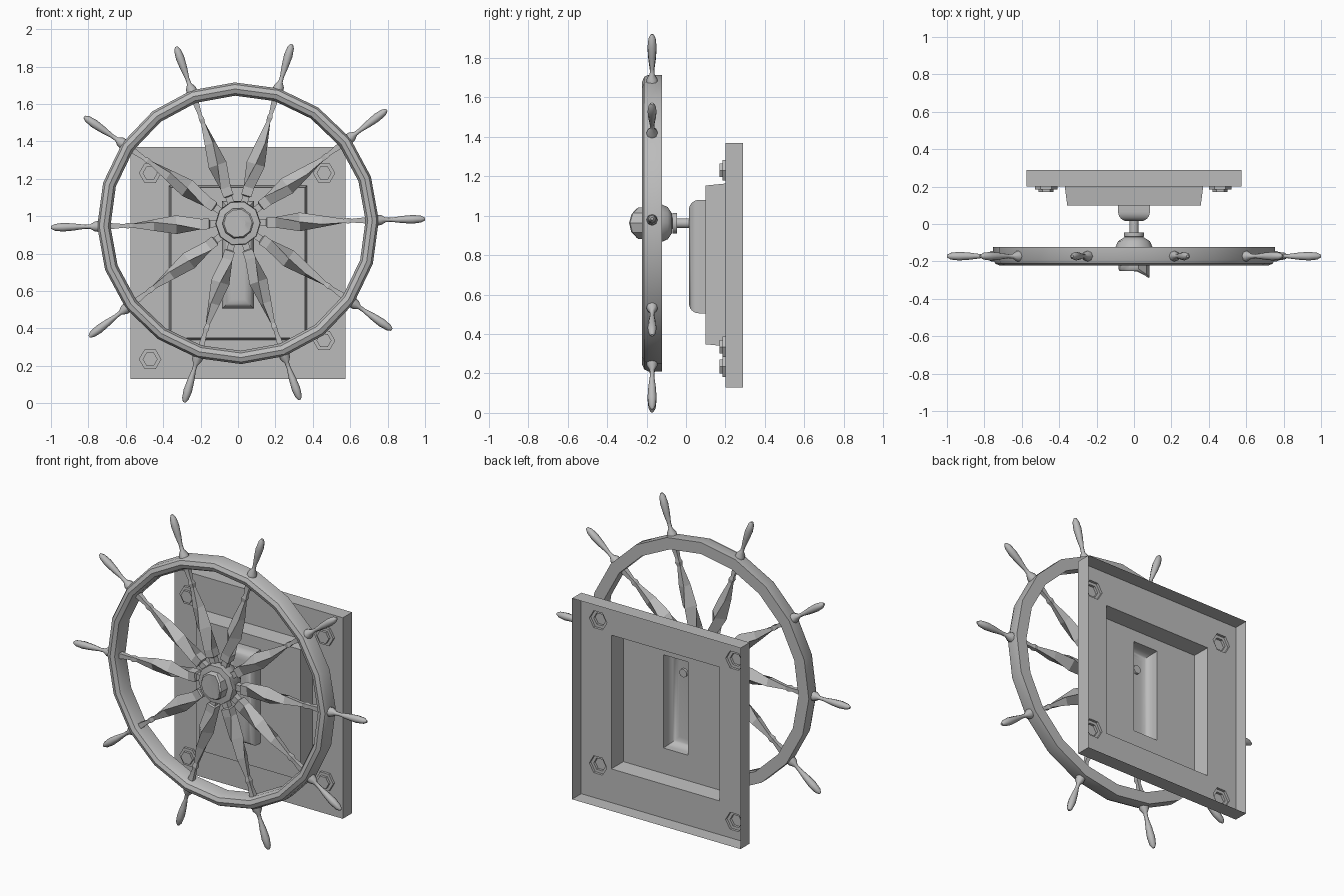
import bpy, bmesh, math
from mathutils import Matrix, Vector

old = bpy.data.objects.get("Cube")
if old:
    bpy.data.objects.remove(old)

grey = bpy.data.materials.new("plain grey")
grey.use_nodes = True
COLOUR = (0.5, 0.5, 0.5, 1)
grey.diffuse_color = COLOUR
grey.node_tree.nodes["Principled BSDF"].inputs["Base Color"].default_value = COLOUR

HUB = Vector((0, -0.172, 0.962))
SPOKES = 10
TILT = math.radians(1.3)


def finish(name, bm, angle=35):
    bmesh.ops.recalc_face_normals(bm, faces=bm.faces)
    mesh = bpy.data.meshes.new(name)
    bm.to_mesh(mesh)
    bm.free()
    ob = bpy.data.objects.new(name, mesh)
    bpy.context.collection.objects.link(ob)
    mesh.materials.append(grey)
    bpy.ops.object.select_all(action='DESELECT')
    ob.select_set(True)
    bpy.context.view_layer.objects.active = ob
    bpy.ops.object.shade_smooth_by_angle(angle=math.radians(angle))
    return ob


def bridge(bm, a, b):
    n = len(a)
    for i in range(n):
        j = (i + 1) % n
        bm.faces.new((a[i], a[j], b[j], b[i]))


def ring(bm, n, radius, height, matrix, turn=0.0):
    return [bm.verts.new(matrix @ Vector((radius * math.cos(turn + math.tau * i / n),
                                          radius * math.sin(turn + math.tau * i / n), height)))
            for i in range(n)]


def loft(bm, profile, n, matrix, caps=True):
    """Stack rings given as (radius, height[, twist])."""
    loops = [ring(bm, n, p[0], p[1], matrix, *p[2:]) for p in profile]
    for a, b in zip(loops, loops[1:]):
        bridge(bm, a, b)
    if caps:
        bm.faces.new(loops[0])
        bm.faces.new(loops[-1])
    else:
        bridge(bm, loops[-1], loops[0])


# Axis matrices: local z along +y for the wheel, along each spoke for the spokes
wheel_axis = Matrix.Translation((0, 0, HUB.z)) @ Matrix.Rotation(-math.pi / 2, 4, 'X') \
    @ Matrix.Rotation(-TILT, 4, 'Z')


def spoke_axis(i):
    a = TILT + math.tau * i / SPOKES
    return Matrix.Translation(HUB) @ Matrix.Rotation(math.pi / 2 - a, 4, 'Y')


# Rim: flat back, rounded front
bm = bmesh.new()
loft(bm, [(.682, -.122), (.753, -.122), (.753, -.19), (.742, -.212), (.718, -.222),
          (.694, -.212), (.682, -.19)], 20, wheel_axis, caps=False)
finish("wheel_rim", bm)

# Spokes (twisted square bars) and turned handles
quarter = math.pi / 4
for i in range(SPOKES):
    bm = bmesh.new()
    loft(bm, [(.026, .09, quarter), (.026, .15, quarter), (.04, .155, quarter),
              (.04, .2, quarter), (.05, .33, 2 * quarter), (.034, .45, 2.6 * quarter),
              (.015, .565, 3 * quarter), (.021, .59, 3 * quarter),
              (.014, .61, 3 * quarter), (.024, .69, 3 * quarter)], 4, spoke_axis(i))
    finish("spoke_%d" % (i + 1), bm, 20)
    bm = bmesh.new()
    loft(bm, [(.03, .735), (.027, .765), (.012, .79), (.011, .82), (.019, .88),
              (.023, .935), (.018, .98), (.007, 1.0)], 8, spoke_axis(i))
    finish("handle_%d" % (i + 1), bm, 50)

# Hub, with a raised lip on one side of its front cap
bm = bmesh.new()
loft(bm, [(.04, -.252), (.076, -.252), (.084, -.24), (.084, -.222), (.118, -.218),
          (.122, -.17), (.1, -.125), (.085, -.092), (.05, -.07)], 10, wheel_axis)
for v in bm.verts:
    if v.co.y < -.235 and v.co.x > .03:
        v.co.y -= (v.co.x - .03) * .8
finish("wheel_hub", bm)

# Shaft and flange between hub and post
bm = bmesh.new()
loft(bm, [(.025, -.09), (.025, -.07), (.054, -.068), (.054, -.045), (.025, -.045),
          (.025, .03)], 14, wheel_axis)
finish("shaft", bm)


# Mount: one hollow shell, open at the back
def rect(bm, hx, z0, z1, y):
    return [bm.verts.new((x, y, z)) for x, z in ((-hx, z0), (hx, z0), (hx, z1), (-hx, z1))]


def fill(bm, *loops):
    edges = []
    for loop in loops:
        for a, b in zip(loop, loop[1:] + loop[:1]):
            edges.append(bm.edges.get((a, b)) or bm.edges.new((a, b)))
    bmesh.ops.triangle_fill(bm, edges=edges, use_beauty=True, use_dissolve=False,
                            normal=(0, -1, 0))


bm = bmesh.new()
plate_back = rect(bm, .575, .13, 1.37, .29)
plate_front = rect(bm, .575, .13, 1.37, .2)
block_back = rect(bm, .37, .338, 1.163, .2)
block_front = rect(bm, .357, .348, 1.153, .1)
bridge(bm, plate_back, plate_front)
bridge(bm, block_back, block_front)

# Hexagonal bolts, stepped in two tiers
holes = []
for x, z in ((-.47, .235), (.46, .335), (-.47, 1.23), (.46, 1.23)):
    m = Matrix.Translation((x, 0, z)) @ Matrix.Rotation(-math.pi / 2, 4, 'X')
    tiers = [ring(bm, 6, r, y, m) for r, y in ((.06, .2), (.06, .185), (.04, .185), (.04, .17))]
    for a, b in zip(tiers, tiers[1:]):
        bridge(bm, a, b)
    bm.faces.new(tiers[-1])
    holes.append(tiers[0])
fill(bm, plate_front, block_back, *holes)

# Rounded post on the block
post = [rect(bm, .085, .505, 1.08, .1)]
R = .05
for k in range(7):
    t = k * math.pi / 12
    inset = R * (1 - math.cos(t))
    post.append(rect(bm, .085 - inset, .505 + inset, 1.08 - inset, .065 - R * math.sin(t)))
for a, b in zip(post, post[1:]):
    bridge(bm, a, b)
bm.faces.new(post[-1])
fill(bm, block_front, post[0])
finish("wall_mount", bm)
